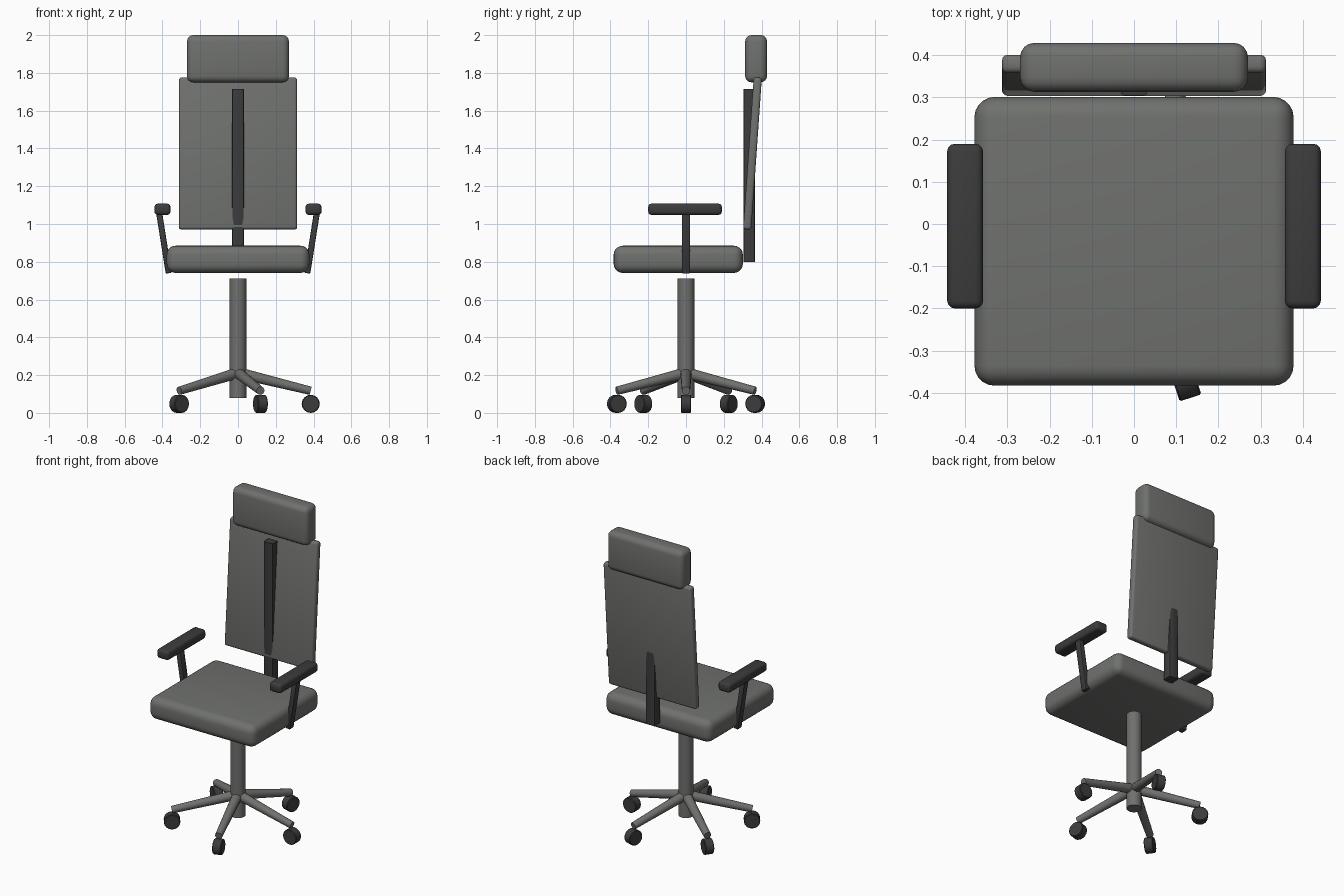
import bpy, bmesh, math
from mathutils import Vector, Matrix

if "Cube" in bpy.data.objects:
    bpy.data.objects.remove(bpy.data.objects["Cube"], do_unlink=True)


def material(name, rgb):
    m = bpy.data.materials.new(name)
    m.use_nodes = True
    m.diffuse_color = (*rgb, 1)
    m.node_tree.nodes["Principled BSDF"].inputs["Base Color"].default_value = (*rgb, 1)
    return m


GREY = material("warm grey", (0.16, 0.166, 0.155))
DARK = material("charcoal", (0.045, 0.045, 0.045))


def finish(name, bm, mat):
    mesh = bpy.data.meshes.new(name)
    bm.to_mesh(mesh)
    bm.free()
    mesh.materials.append(mat)
    ob = bpy.data.objects.new(name, mesh)
    bpy.context.collection.objects.link(ob)
    bpy.ops.object.select_all(action="DESELECT")
    ob.select_set(True)
    bpy.context.view_layer.objects.active = ob
    bpy.ops.object.shade_smooth_by_angle(angle=math.radians(40))
    return ob


def block(name, centre, size, bevel, mat, segments=4, tilt=None, upright_only=False):
    """Rounded box; upright_only rounds just the vertical edges."""
    bm = bmesh.new()
    bmesh.ops.create_cube(bm, size=1, matrix=Matrix.Diagonal((*size, 1)))
    edges = [e for e in bm.edges if not upright_only
             or abs(e.verts[0].co.z - e.verts[1].co.z) > size[2] / 2]
    bmesh.ops.bevel(bm, geom=edges, offset=bevel, segments=segments,
                    profile=0.5, affect="EDGES")
    bm.transform(Matrix.Translation(centre) @ (tilt or Matrix.Identity(4)))
    return finish(name, bm, mat)


def rod(name, start, end, r1, r2, sides, mat, bevel=0):
    """Round bar between two points."""
    start, end = Vector(start), Vector(end)
    axis = end - start
    bm = bmesh.new()
    bmesh.ops.create_cone(bm, cap_ends=True, segments=sides, radius1=r1,
                          radius2=r2, depth=axis.length)
    if bevel:
        rims = [e for e in bm.edges if any(len(f.verts) > 4 for f in e.link_faces)]
        bmesh.ops.bevel(bm, geom=rims, offset=bevel, segments=1, affect="EDGES")
    bm.transform(Matrix.Translation((start + end) / 2)
                 @ axis.to_track_quat("Z", "Y").to_matrix().to_4x4())
    return finish(name, bm, mat)


# Upholstery
block("seat", (0, -0.041, 0.813), (0.756, 0.684, 0.144), 0.048, GREY, 5)
block("backrest", (0, 0.352, 1.373), (0.626, 0.043, 0.806), 0.014, GREY, 3,
      Matrix.Rotation(math.radians(-4), 4, "X"))
block("headrest", (0, 0.371, 1.875), (0.54, 0.116, 0.25), 0.034, GREY, 4)

# Upright bar carrying the backrest
block("back_spine", (0, 0.335, 1.258), (0.064, 0.062, 0.916), 0.01, DARK, 2,
      upright_only=True)

# Armrests
for side, s in (("left", 1), ("right", -1)):
    block(side + "_arm_pad", (s * 0.4, -0.005, 1.078), (0.085, 0.39, 0.06),
          0.018, DARK, 3)
    block(side + "_arm_support", (s * 0.393, 0, 0.905), (0.032, 0.044, 0.335),
          0.006, DARK, 2, Matrix.Rotation(s * math.radians(9), 4, "Y"))

# Column and five-legged base
rod("gas_column", (0, 0, 0.08), (0, 0, 0.712), 0.044, 0.044, 32, GREY)
for i in range(5):
    a = i * math.tau / 5
    out = Vector((math.cos(a), math.sin(a), 0))
    across = Vector((-math.sin(a), math.cos(a), 0)) * 0.027
    up = Vector((0, 0, 1))
    rod(f"base_leg_{i + 1}", up * 0.212, out * 0.385 + up * 0.117,
        0.03, 0.022, 16, GREY)
    hub = out * 0.385 + up * 0.048
    rod(f"caster_{i + 1}", hub - across, hub + across, 0.048, 0.048, 16, DARK, 0.004)
